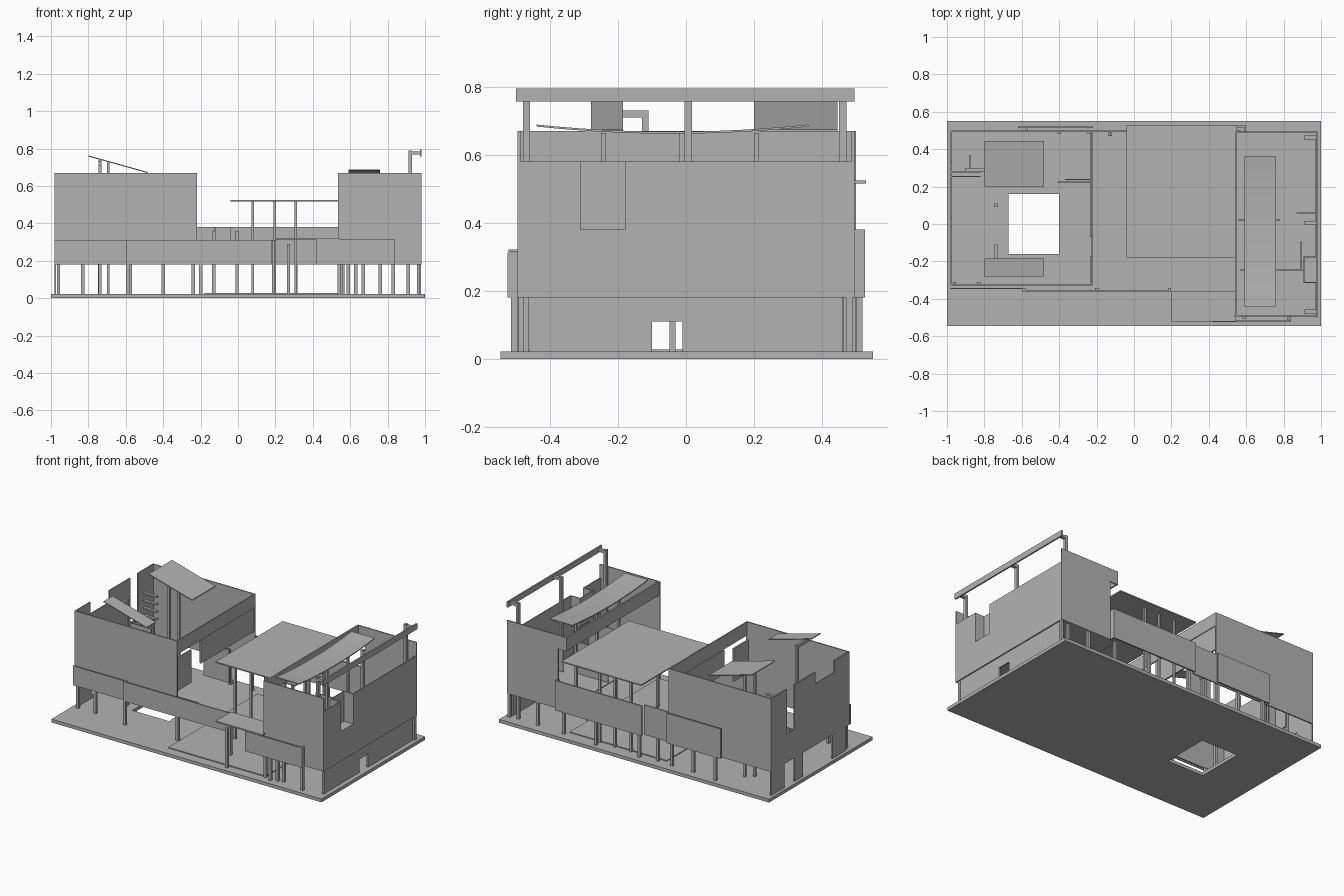
import bpy, bmesh, math

mat = bpy.data.materials.new("plain grey")
mat.diffuse_color = (0.45, 0.45, 0.45, 1)


def boxes(name, items):
    """One object from several boxes given as (x0, x1, y0, y1, z0, z1)."""
    bm = bmesh.new()
    for x0, x1, y0, y1, z0, z1 in items:
        vs = bmesh.ops.create_cube(bm, size=1)["verts"]
        for v in vs:
            v.co = (x0 + (v.co.x + .5) * (x1 - x0),
                    y0 + (v.co.y + .5) * (y1 - y0),
                    z0 + (v.co.z + .5) * (z1 - z0))
    return finish(name, bm)


def finish(name, bm):
    bmesh.ops.recalc_face_normals(bm, faces=bm.faces[:])
    me = bpy.data.meshes.new(name)
    bm.to_mesh(me)
    bm.free()
    me.materials.append(mat)
    ob = bpy.data.objects.new(name, me)
    bpy.context.collection.objects.link(ob)
    return ob


def sheet(name, rows, t):
    """Thin plate lofted through pairs of edge points."""
    bm = bmesh.new()
    rings = []
    for a, b in rows:
        rings.append([bm.verts.new((p[0], p[1], p[2] + d))
                      for p, d in ((a, 0), (b, 0), (b, t), (a, t))])
    for r, s in zip(rings, rings[1:]):
        for i in range(4):
            j = (i + 1) % 4
            bm.faces.new((r[i], r[j], s[j], s[i]))
    bm.faces.new(rings[0])
    bm.faces.new(rings[-1])
    return finish(name, bm)


G, F, R = .022, .18, .67   # ground top, upper floor level, wall top
T = .008                   # wall thickness

# Ground slab with square opening
boxes("ground_slab", [(-1, -.67, -.545, .55, 0, G), (-.4, 1, -.545, .55, 0, G),
                      (-.67, -.4, -.545, -.16, 0, G), (-.67, -.4, .16, .55, 0, G)])
boxes("paved_step", [(-.18, .54, -.48, .46, G, G + .006)])

# Left block
boxes("left_front_wall", [(-.98, -.22, -.33, -.33 + T, F, R)])
boxes("left_back_wall", [(-.98, -.22, .5 - T, .5, F, R)])
boxes("left_west_wall", [(-.98, -.98 + T, a, b, F, z) for a, b, z in (
    (-.33, -.17, R), (-.17, .03, .59), (.03, .25, R), (.25, .33, .37), (.33, .5, R))])
boxes("left_west_legs", [(-.98, -.98 + T, a, b, G, F) for a, b in (
    (.36, .5), (.16, .25), (-.29, -.15))])
boxes("left_east_wall", [(-.22 - T, -.22, -.33, .5, .58, R),
                         (-.228 - T, -.225, -.07, .5, .42, .58),
                         (-.228 - T, -.225, -.33, -.17, .33, .55)])
boxes("left_inner_walls", [(-.41, -.22, .22, .226, F, .4),
                           (-.37, -.22, .234, .24, F, .4),
                           (-.98, -.82, .25, .256, F, .37),
                           (-.98, -.82, .274, .28, F, .37),
                           (-.88, -.872, .28, .37, F, .37)])
boxes("ladder_treads", [(-.9, -.8, .28, .3, .42 + .05 * i, .43 + .05 * i) for i in range(4)])


# Tilted roof plates with their supports
def tilted(name, y0, y1):
    sheet(name, [((-.8, y0, .757), (-.8, y1, .757)), ((-.48, y0, .668), (-.48, y1, .668))], .006)


tilted("tilted_roof_large", .2, .445)
tilted("tilted_roof_small", -.28, -.185)
boxes("tilted_roof_posts", [(-.745, -.73, .32, .335, G, .738),
                            (-.7, -.687, .36, .373, G, .727),
                            (-.745, -.73, -.13, -.11, G, .73),
                            (-.745, -.73, -.24, -.11, .71, .73)])

# Right block
boxes("right_front_wall", [(.535, .98, -.495, -.495 + T, F, R)])
boxes("right_back_wall", [(.6, .98, .495 - T, .495, F, R), (.54, .6, .495 - T, .495, .58, R)])
boxes("right_east_wall", [(.98 - T, .98, -.495, -.31, F, .58), (.98 - T, .98, -.18, .495, F, .58),
                          (.98 - T, .98, -.31, -.18, F, .38)])
boxes("east_window_recess", [(.905, .911, -.31, -.18, .38, .58),
                             (.905, .975, -.316, -.31, .38, .58),
                             (.905, .975, -.18, -.174, .38, .58),
                             (.905, .975, -.31, -.18, .374, .38)])
boxes("right_west_band", [(.54, .55, -.495, .495, .58, R)])
boxes("right_floor", [(.55, .97, -.487, .487, F, F + .006)])
boxes("right_lower_wall", [(.96, .97, -.46, -.1, G, F), (.96, .97, -.01, .46, G, F),
                           (.96, .97, -.1, -.01, .11, F)])
boxes("right_inner_walls", [(.57, .9, -.25, -.244, F, .4), (.89, .896, -.24, -.09, F, .4),
                            (.56, .78, .02, .026, F, .4), (.87, .97, .055, .061, F, .4)])

# Sagging roof sheet
rows = []
for i in range(13):
    y = -.44 + .8 * i / 12
    z = .662 + .021 * ((y + .04) / .4) ** 2
    rows.append(((.59, y, z), (.76, y, z)))
sheet("sagging_roof", rows, .006)
boxes("sagging_roof_posts", [(.66, .675, y, y + .015, F, .664) for y in (-.02, .2, -.25)])

# High beam along the east side
boxes("high_beam", [(.972, .982, -.5, .495, .757, .795)])
boxes("beam_posts", [b for y in (-.48, -.005, .45) for b in (
    (.912, .93, y, y + .022, F, .79), (.93, .972, y, y + .022, .768, .785))])

# Middle canopy and posts
boxes("canopy", [(-.04, .55, -.18, .53, .516, .524)])
boxes("canopy_posts", [(x, x + .014, y, y + .014, G, .518)
                       for x in (.072, .19, .302) for y in (-.15, .46)])

# Balcony parapets and small entrance roof
boxes("back_parapets", [(-.04, .6, .517, .527, F, .38), (-.62, -.22, .512, .522, F, .38),
                        (-.22, -.04, .495, .503, F, .38), (-.125, -.117, .47, .5, F, .38),
                        (.592, .6, .495, .52, F, .38)])
boxes("front_parapet", [(-.58, .18, -.36, -.352, F, .31), (-.98, -.58, -.348, -.342, F, .31)])
boxes("front_right_parapet", [(.42, .84, -.525, -.515, F, .313), (.832, .84, -.52, -.495, F, .313)])
boxes("entrance_roof", [(.2, .545, -.522, -.36, .314, .322)])

# Slender ground posts: x, y, top
posts = [(-.96, -.32, F), (-.83, -.32, F), (-.74, .1, F), (-.59, -.352, .31), (-.575, .51, F),
         (-.4, .49, F), (-.24, .49, F), (-.2, -.352, F), (-.13, .48, .36), (-.005, .5, .36),
         (.27, -.5, .29), (.19, -.352, .31), (.31, .51, F), (.54, -.48, F), (.56, .49, F),
         (.59, -.5, F), (.63, -.48, F), (.67, -.47, F), (.76, .48, F), (.83, -.505, .31),
         (.91, .47, F), (.97, .48, F), (.965, -.47, F), (.55, -.04, F), (.55, .25, F)]
boxes("ground_posts", [(x - .009, x + .009, y - .009, y + .009, G, z) for x, y, z in posts])
